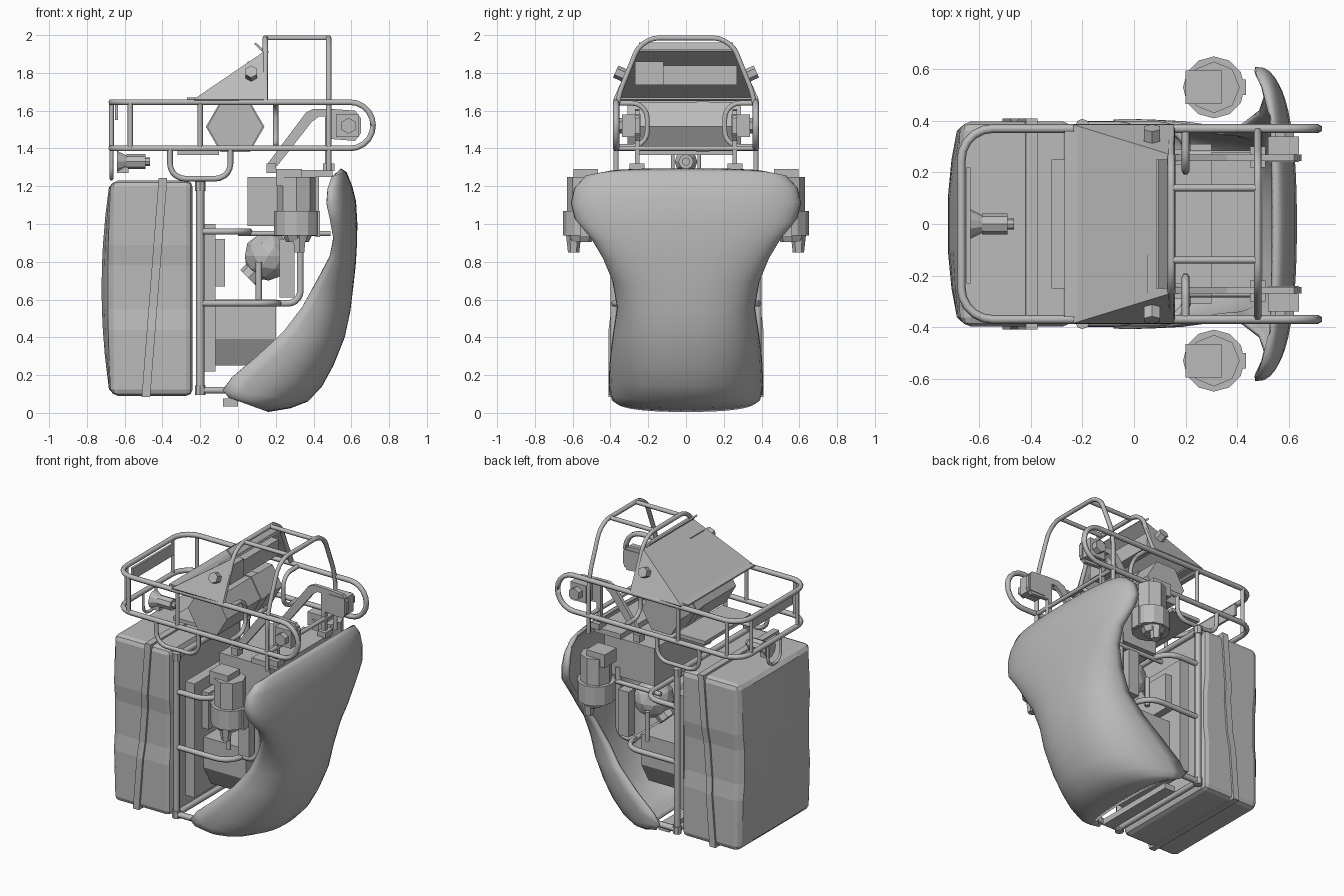
import bpy, bmesh, math
from mathutils import Vector, Matrix

if "Cube" in bpy.data.objects:
    bpy.data.objects.remove(bpy.data.objects["Cube"])

mat = bpy.data.materials.new("plain_grey")
mat.diffuse_color = (0.5, 0.5, 0.5, 1)
mat.use_nodes = True
mat.node_tree.nodes["Principled BSDF"].inputs["Base Color"].default_value = mat.diffuse_color


def finish(name, bm, smooth=False):
    bmesh.ops.recalc_face_normals(bm, faces=bm.faces)
    me = bpy.data.meshes.new(name)
    bm.to_mesh(me)
    bm.free()
    ob = bpy.data.objects.new(name, me)
    bpy.context.collection.objects.link(ob)
    me.materials.append(mat)
    for p in me.polygons:
        p.use_smooth = smooth
    return ob


def box(name, x0, x1, y0, y1, z0, z1, taper=1):
    # taper narrows the bottom across y
    bm = bmesh.new()
    size = Matrix.Diagonal((x1 - x0, y1 - y0, z1 - z0, 1))
    mid = Matrix.Translation(((x0 + x1) / 2, (y0 + y1) / 2, (z0 + z1) / 2))
    bmesh.ops.create_cube(bm, size=1, matrix=mid @ size)
    for v in bm.verts:
        if v.co.z < (z0 + z1) / 2:
            v.co.y *= taper
    return finish(name, bm)


def cyl(name, c, axis, r, depth, sides=12, r2=None, turn=0):
    bm = bmesh.new()
    rot = Vector((0, 0, 1)).rotation_difference(Vector(axis)).to_matrix().to_4x4()
    bmesh.ops.create_cone(bm, cap_ends=True, segments=sides, radius1=r, radius2=r if r2 is None else r2, depth=depth,
                          matrix=Matrix.Translation(c) @ rot @ Matrix.Rotation(math.radians(turn), 4, 'Z'))
    return finish(name, bm)


def prism(name, pts, y0, y1):
    # outline in x,z pushed along y
    bm = bmesh.new()
    f = bm.faces.new([bm.verts.new((x, y0, z)) for x, z in pts])
    g = bmesh.ops.extrude_face_region(bm, geom=[f])
    bmesh.ops.translate(bm, vec=(0, y1 - y0, 0), verts=[v for v in g['geom'] if isinstance(v, bmesh.types.BMVert)])
    return finish(name, bm)


def tube(name, pts, r=0.016, fillet=0.0, closed=False):
    # bent pipe with rounded corners
    P = [Vector(p) for p in pts]
    n, path = len(P), []
    for i, p in enumerate(P):
        if fillet == 0 or (not closed and i in (0, n - 1)):
            path.append(p)
            continue
        a, b = P[i - 1] - p, P[(i + 1) % n] - p
        d = min(fillet, a.length * 0.499, b.length * 0.499)
        a, b = p + a.normalized() * d, p + b.normalized() * d
        for k in range(6):
            t, w = k / 5, 0.72
            q = (1 - t) ** 2, 2 * t * (1 - t) * w, t * t
            path.append((a * q[0] + p * q[1] + b * q[2]) / sum(q))
    cu = bpy.data.curves.new(name, 'CURVE')
    cu.dimensions = '3D'
    cu.bevel_depth, cu.bevel_resolution, cu.use_fill_caps = r, 1, True
    sp = cu.splines.new('POLY')
    sp.points.add(len(path) - 1)
    for q, p in zip(sp.points, path):
        q.co = (*p, 1)
    sp.use_cyclic_u = closed
    cu.materials.append(mat)
    ob = bpy.data.objects.new(name, cu)
    bpy.context.collection.objects.link(ob)
    bpy.ops.object.select_all(action='DESELECT')
    ob.select_set(True)
    bpy.context.view_layer.objects.active = ob
    bpy.ops.object.convert(target='MESH')
    return ob


def case(name, x0, x1, hy, z0, z1, bulge, shear, bevel):
    # rounded case with a waisted side, bulging outer face and optional slant
    bm = bmesh.new()
    m = Matrix.Translation(((x0 + x1) / 2, 0, (z0 + z1) / 2)) @ Matrix.Diagonal((x1 - x0, 2 * hy, z1 - z0, 1))
    bmesh.ops.create_cube(bm, size=1, matrix=m)
    if bevel:
        bmesh.ops.bevel(bm, geom=bm.edges[:], offset=bevel, segments=2, affect='EDGES', profile=0.5)
    for z in (0.3, 0.44, 0.55, 0.66, 0.78, 0.89, 1.04):
        bmesh.ops.bisect_plane(bm, geom=bm.verts[:] + bm.edges[:] + bm.faces[:], plane_co=(0, 0, z), plane_no=(0, 0, 1))
    for y in (-0.25, -0.1, 0.1, 0.25):
        bmesh.ops.bisect_plane(bm, geom=bm.verts[:] + bm.edges[:] + bm.faces[:], plane_co=(0, y, 0), plane_no=(0, 1, 0))
    for v in bm.verts:
        x, y, z = v.co
        if 0.5 < z < 0.83 and abs(y) > 0.35:
            v.co.y *= 0.965
        if x < x0 + 0.01:
            v.co.x -= bulge * (1 - (y / 0.45) ** 2) * (1 - ((z - 0.66) / 0.62) ** 2)
        v.co.x += shear * (z - 0.66)
    return finish(name, bm)


# back case and its slanted strap
case("back_case", -0.67, -0.24, 0.397, 0.09, 1.23, 0.055, 0, 0.035)
case("case_strap", -0.465, -0.42, 0.41, 0.085, 1.243, 0, 0.078, 0)

# front shell: rows of edge x, edge z, half width, centre x, centre z
rows = [(.52, 1.27, .43, .545, 1.295), (.495, 1.25, .535, .575, 1.275), (.475, 1.19, .592, .605, 1.2),
        (.47, 1.11, .61, .625, 1.12), (.485, 1.03, .59, .632, 1.0), (.505, .92, .50, .63, .9),
        (.485, .82, .44, .624, .79), (.42, .70, .39, .612, .68), (.34, .56, .365, .595, .54),
        (.24, .43, .385, .565, .4), (.10, .30, .402, .505, .25), (-.03, .19, .408, .445, .14),
        (-.08, .12, .405, .37, .06), (-.05, .08, .395, .28, .025), (-.02, .07, .375, .16, .005),
        (.0, .07, .34, .06, .055)]
bm = bmesh.new()
grid = []
for xe, ze, w, xo, zo in rows:
    line = []
    for k in range(25):
        t = math.pi * (k / 24 - 0.5)
        c = max(math.cos(t), 0) ** 0.75
        y = w * math.copysign(abs(math.sin(t)) ** 0.85, t)
        line.append(bm.verts.new((xe + (xo - xe) * c, y, ze + (zo - ze) * c)))
    grid.append(line)
for a, b in zip(grid, grid[1:]):
    for k in range(24):
        bm.faces.new((a[k], a[k + 1], b[k + 1], b[k]))
shell = finish("front_shell", bm, True)
if shell.data.polygons[4 * 24 + 12].normal.x < 0:
    shell.data.flip_normals()
sol = shell.modifiers.new("thickness", 'SOLIDIFY')
sol.thickness, sol.offset = 0.02, -1

# upper basket: one continuous rail that bends round at both open ends
R = 0.37
tube("basket_rail", [(.715, -R, 1.645), (-.67, -R, 1.645), (-.67, R, 1.645), (.715, R, 1.645),
                     (.715, R, 1.4), (-.67, R, 1.4), (-.67, -R, 1.4), (.715, -R, 1.4)], 0.017, 0.122, True)
for y in (-.25, .25):
    tube("basket_end_post", [(-.67, y, 1.645), (-.67, y, 1.4)], 0.013)
box("basket_panel", -.65, -.635, -.23, .22, 1.55, 1.63)
box("basket_tray", -.32, -.1, -.25, .25, 1.365, 1.39)

# hoops over the top
for x, zb in ((.145, 1.65), (.48, 1.28)):
    tube("top_hoop", [(x, -R, zb), (x, -R, 1.65), (x, -.235, 1.985), (x, .235, 1.985), (x, R, 1.65), (x, R, zb)], 0.015, 0.09)
for y in (-.14, .14):
    tube("hoop_link", [(.145, y, 1.985), (.48, y, 1.985)], 0.014)
tube("lower_cross_bar", [(.48, -R, 1.4), (.48, R, 1.4)], 0.014)

# sloping cover
bm = bmesh.new()
A, B, C = [[bm.verts.new((x, s * y, z)) for s in (-1, 1)]
           for x, y, z in ((-.235, .385, 1.66), (.155, .265, 1.925), (.155, .385, 1.66))]
bm.faces.new((A[0], B[0], B[1], A[1]))
for i in (0, 1):
    bm.faces.new((A[i], B[i], C[i]))
cover = finish("sloping_cover", bm)
cover.modifiers.new("thickness", 'SOLIDIFY').thickness = 0.012
prism("cover_lip", [(.085, 1.955), (.095, 1.96), (.14, 1.92), (.125, 1.915)], -.25, .25)
box("cover_front_lip", -.27, -.16, -.36, .36, 1.66, 1.67)
box("inner_bar", .05, .12, -.12, .27, 1.735, 1.84)
box("inner_block", .05, .13, -.27, -.12, 1.735, 1.86)

# drum under the cover, one corner pointing forward
cyl("drum", (-.015, -.01, 1.515), (0, 1, 0), .148, .6, 6, turn=30)
cyl("drum_collar", (-.015, .09, 1.515), (0, 1, 0), .155, .07, 6, turn=30)

# lamp at the back end
cyl("lamp_body", (-.54, 0, 1.33), (1, 0, 0), .04, .1, 8)
cyl("lamp_head", (-.615, 0, 1.33), (1, 0, 0), .06, .05, 10, .035)
cyl("lamp_tail", (-.48, 0, 1.33), (1, 0, 0), .022, .03, 8)
tube("lamp_hook", [(-.67, -.07, 1.4), (-.67, -.07, 1.24), (-.67, .07, 1.24), (-.67, .07, 1.4)], 0.01, 0.06)
box("lamp_mount", -.64, -.58, -.025, .025, 1.27, 1.31)

# middle deck and engine block
box("engine_block", .05, .43, -.27, .27, .99, 1.25)
box("deck_foot_bar", .3, .5, -.28, .28, 1.25, 1.285)
box("back_plate", -.19, -.12, -.3, .3, .22, 1.0)
box("back_pad", -.12, -.07, -.22, .22, .67, .92)
box("lower_tank", -.12, .2, -.2, .2, .39, .6)
box("lower_tank_base", -.12, .2, -.2, .2, .25, .39, 0.6)
box("foot_block", -.08, 0, -.3, .3, .035, .075)
tube("top_frame_bar", [(-.2, -.38, 1.2), (-.2, .38, 1.2)], 0.02)
tube("bottom_frame_bar", [(-.2, -.38, .12), (-.2, .38, .12)], 0.02)
f = .38
tube("middle_loop", [(-.2, -f, .58), (.215, -f, .58), (.215, f, .58), (-.2, f, .58)], 0.018, 0.12)
tube("upper_loop", [(-.2, -f, .96), (.06, -f, .96), (.06, f, .96), (-.2, f, .96)], 0.018, 0.12)

for s in (-1, 1):
    y = s * R
    # basket uprights and hanging loops
    for x in (-.57, -.2):
        tube("basket_post", [(x, y, 1.645), (x, y, 1.4)], 0.014)
    tube("hanging_loop", [(-.36, y, 1.4), (-.36, y, 1.24), (-.04, y, 1.24), (-.04, y, 1.4)], 0.015, 0.11)
    tube("inner_ring", [(.2, y, 1.64), (.2, s * .205, 1.64), (.2, s * .205, 1.41), (.2, y, 1.41)], 0.015, 0.1)
    # brace plates with pivot
    prism("brace_arm", [(.15, 1.31), (.36, 1.59), (.4, 1.61), (.48, 1.61), (.48, 1.57), (.43, 1.57), (.39, 1.54), (.21, 1.31)],
          s * .245, s * .27)
    prism("brace_plate", [(.48, 1.61), (.62, 1.6), (.65, 1.56), (.65, 1.48), (.62, 1.44), (.49, 1.45)], s * .245, s * .27)
    box("brace_leg", .46, .49, *sorted((s * .245, s * .27)), 1.3, 1.58)
    box("pivot_block", .52, .64, *sorted((s * .24, s * .34)), 1.46, 1.58)
    cyl("pivot_bolt", (.585, s * .355, 1.52), (0, 1, 0), .042, .05, 6)
    box("brace_foot", .15, .2, *sorted((s * .23, s * .29)), 1.27, 1.32)
    box("brace_rear_foot", .45, .51, *sorted((s * .22, s * .3)), 1.28, 1.32)
    # cover bolts
    cyl("cover_bolt", (.07, s * .345, 1.795), (0, s, .45), .035, .06, 6)
    # thruster cans
    t = s * .53
    box("thruster_cap", .2, .34, t - .065, t + .065, 1.2, 1.29)
    cyl("thruster_neck", (.31, t, 1.15), (0, 0, 1), .1, .2, 8)
    cyl("thruster_can", (.31, t, 1.005), (0, 0, 1), .12, .13, 12)
    cyl("thruster_base", (.315, t + s * .03, .925), (0, 0, 1), .06, .04, 8, .08)
    cyl("thruster_nozzle", (.325, t + s * .065, .895), (0, 0, 1), .03, .09, 6, .04)
    box("thruster_lug", .41, .435, t - .03, t + .03, .93, 1.07)
    # side frame pipes
    tube("frame_post", [(-.2, s * f, .1), (-.2, s * f, 1.22)], 0.022)
    cyl("post_cap", (-.2, s * f, 1.2), (0, 0, 1), .028, .05, 8)
    cyl("post_foot", (-.2, s * f, .12), (0, 0, 1), .028, .05, 8)
    tube("lower_arm", [(-.2, s * f, .12), (-.04, s * f, .12)], 0.02)
    tube("inner_rail", [(0, s * .27, .95), (.49, s * .27, .95)], 0.015)
    tube("inner_pipe", [(.2, s * .26, .58), (.33, s * .26, .58), (.33, s * .26, 1.05)], 0.02, 0.1)
    tube("inner_stem", [(.11, s * .26, .6), (.11, s * .26, .8)], 0.018)
    box("inner_box", .22, .3, *sorted((s * .24, s * .31)), .61, .92)
    # faceted round tank
    bm = bmesh.new()
    bmesh.ops.create_icosphere(bm, subdivisions=2, radius=.13, matrix=Matrix.Translation((.16, s * .12, .83)))
    finish("round_tank", bm)
    cyl("tank_stub", (.09, s * .12, .75), (-.6, 0, -.6), .06, .1, 8)
